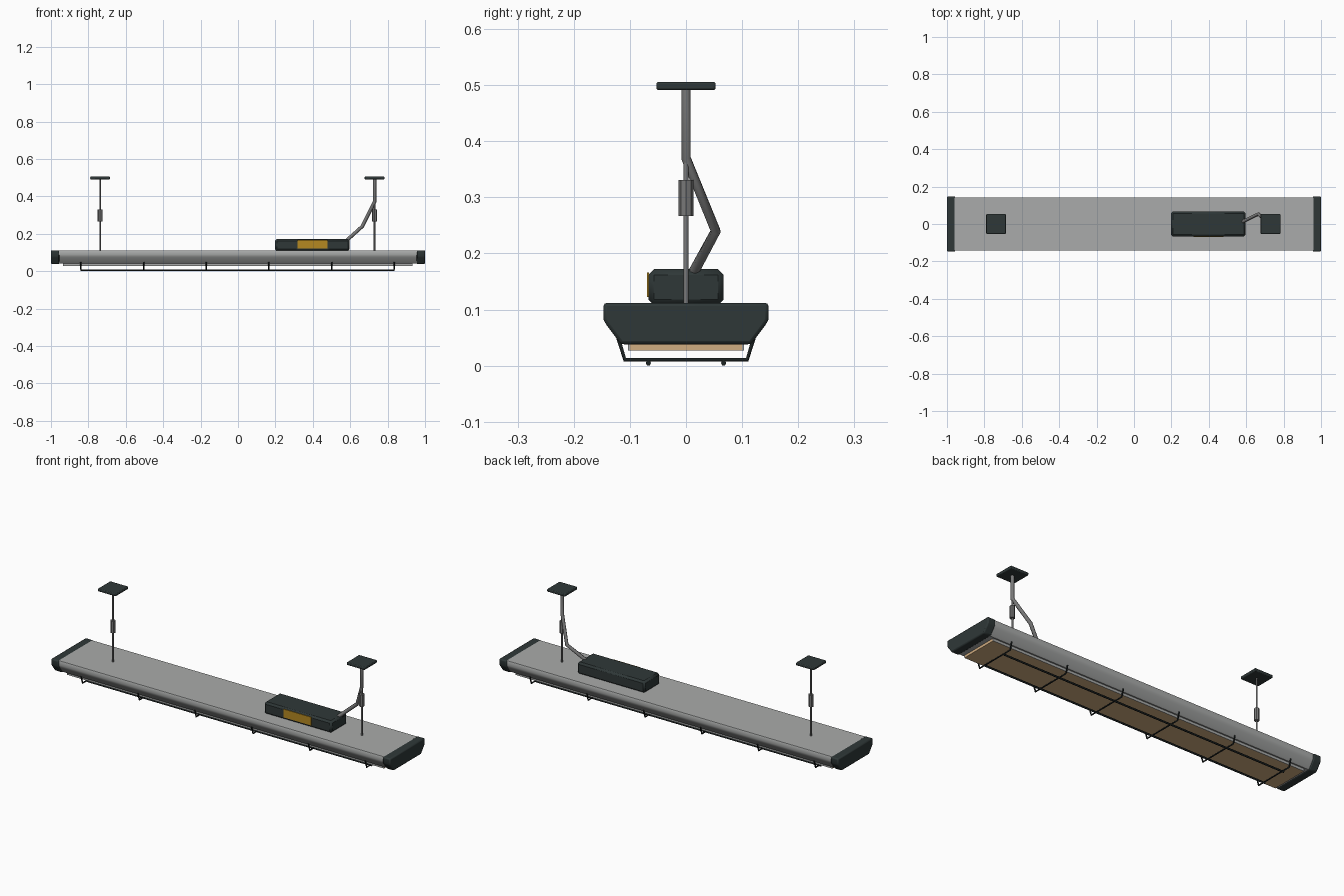
import bpy, bmesh
from math import radians
from mathutils import Vector

if "Cube" in bpy.data.objects:
    bpy.data.objects.remove(bpy.data.objects["Cube"], do_unlink=True)


def material(name, rgb, rough=0.6):
    m = bpy.data.materials.new(name)
    m.use_nodes = True
    m.diffuse_color = (*rgb, 1)
    bsdf = next(n for n in m.node_tree.nodes if n.type == "BSDF_PRINCIPLED")
    bsdf.inputs["Base Color"].default_value = (*rgb, 1)
    bsdf.inputs["Roughness"].default_value = rough
    return m


ALUMINIUM = material("brushed aluminium", (0.40, 0.41, 0.405))
STEEL = material("steel", (0.19, 0.19, 0.19))
DARK = material("dark plastic", (0.028, 0.039, 0.039))
BLACK = material("black wire", (0.012, 0.017, 0.017))
TAN = material("warm heating panel", (0.64, 0.42, 0.22))
YELLOW = material("yellow label", (0.46, 0.25, 0.015))


def finish(name, bm, mats, bevel=0, segments=2):
    """Turn a bmesh into a shaded object, optionally with bevelled edges."""
    bmesh.ops.recalc_face_normals(bm, faces=bm.faces[:])
    mesh = bpy.data.meshes.new(name)
    bm.to_mesh(mesh)
    bm.free()
    for m in mats:
        mesh.materials.append(m)
    ob = bpy.data.objects.new(name, mesh)
    bpy.context.collection.objects.link(ob)
    if bevel:
        mod = ob.modifiers.new("Bevel", "BEVEL")
        mod.width, mod.segments, mod.limit_method = bevel, segments, "ANGLE"
    bpy.ops.object.select_all(action="DESELECT")
    ob.select_set(True)
    bpy.context.view_layer.objects.active = ob
    bpy.ops.object.shade_smooth_by_angle(angle=radians(35))
    return ob


def box(name, lo, hi, mat, bevel=0, segments=2):
    bm = bmesh.new()
    lo, hi = Vector(lo), Vector(hi)
    bmesh.ops.create_cube(bm, size=1)
    for v in bm.verts:
        v.co = (lo + hi) / 2 + v.co * (hi - lo)
    return finish(name, bm, [mat], bevel, segments)


def extrude_x(name, half, x0, x1, mat, bevel=0):
    """Mirror a half outline in y and z, then extrude it along x."""
    outline = half + [(-y, z) for y, z in reversed(half)]
    bm = bmesh.new()
    face = bm.faces.new([bm.verts.new((x0, y, z)) for y, z in outline])
    new = bmesh.ops.extrude_face_region(bm, geom=[face])["geom"]
    bmesh.ops.translate(bm, vec=(x1 - x0, 0, 0),
                        verts=[g for g in new if isinstance(g, bmesh.types.BMVert)])
    return finish(name, bm, [mat], bevel)


def cylinder(name, x, z0, z1, radius, mat, sides=12):
    bm = bmesh.new()
    bmesh.ops.create_cone(bm, cap_ends=True, segments=sides, radius1=radius,
                          radius2=radius, depth=z1 - z0)
    bmesh.ops.translate(bm, vec=(x, 0, (z0 + z1) / 2), verts=bm.verts[:])
    return finish(name, bm, [mat])


def tube(name, points, radius, mat):
    curve = bpy.data.curves.new(name, "CURVE")
    curve.dimensions = "3D"
    curve.bevel_depth, curve.bevel_resolution = radius, 1
    curve.use_fill_caps = True
    spline = curve.splines.new("POLY")
    spline.points.add(len(points) - 1)
    for p, co in zip(spline.points, points):
        p.co = (*co, 1)
    curve.materials.append(mat)
    ob = bpy.data.objects.new(name, curve)
    bpy.context.collection.objects.link(ob)
    return ob


# Long housing with rounded shoulders
extrude_x("housing", [(0.141, 0.111), (0.143, 0.107), (0.143, 0.088), (0.141, 0.081),
                      (0.136, 0.073), (0.116, 0.045), (0.110, 0.040)],
          -0.96, 0.96, ALUMINIUM)

# End caps
cap = [(0.147, 0.112), (0.147, 0.082), (0.142, 0.073), (0.116, 0.038)]
for side, s in (("left", 1), ("right", -1)):
    extrude_x(side + "_end_cap", cap, s * 0.955, s, DARK, 0.006)

# Heating panel under the housing, with thin metal edging along its long sides
box("heating_panel", (-0.935, -0.1, 0.027), (0.932, 0.1, 0.041), TAN)
for side, s in (("front", -1), ("back", 1)):
    y = sorted((s * 0.1, s * 0.103))
    box(side + "_panel_edging", (-0.935, y[0], 0.027), (0.932, y[1], 0.041), ALUMINIUM)

# Wire guard: six hoops joined by two long rods
for i in range(6):
    x = -0.84 + i * 0.335
    hoop = [(x, -0.121, 0.05), (x, -0.109, 0.0105), (x, 0.109, 0.0105), (x, 0.121, 0.05)]
    tube(f"guard_hoop_{i + 1}", hoop, 0.004, BLACK)
for side, y in (("front", -0.067), ("back", 0.067)):
    tube(side + "_guard_rod", [(-0.843, y, 0.0048), (0.838, y, 0.0048)], 0.0048, BLACK)

# Hangers: rod, adjusting sleeve and ceiling plate
for side, x in (("left", 0.73), ("right", -0.737)):
    cylinder(side + "_hanger_rod", x, 0.108, 0.495, 0.0045, STEEL)
    cylinder(side + "_hanger_sleeve", x, 0.267, 0.331, 0.013, STEEL, 8)
    box(side + "_ceiling_plate", (x - 0.053, -0.053, 0.491), (x + 0.053, 0.053, 0.506),
        DARK, 0.004)

# Control box with its label
box("control_box", (0.198, -0.067, 0.108), (0.597, 0.067, 0.172), DARK, 0.01, 1)
box("control_label", (0.317, -0.0695, 0.122), (0.479, -0.066, 0.166), YELLOW)

# Cable conduit from the ceiling plate to the control box
tube("cable_conduit", [(0.73, 0, 0.495), (0.73, 0, 0.37), (0.665, 0.053, 0.24),
                       (0.58, 0.012, 0.164)], 0.0095, STEEL)
